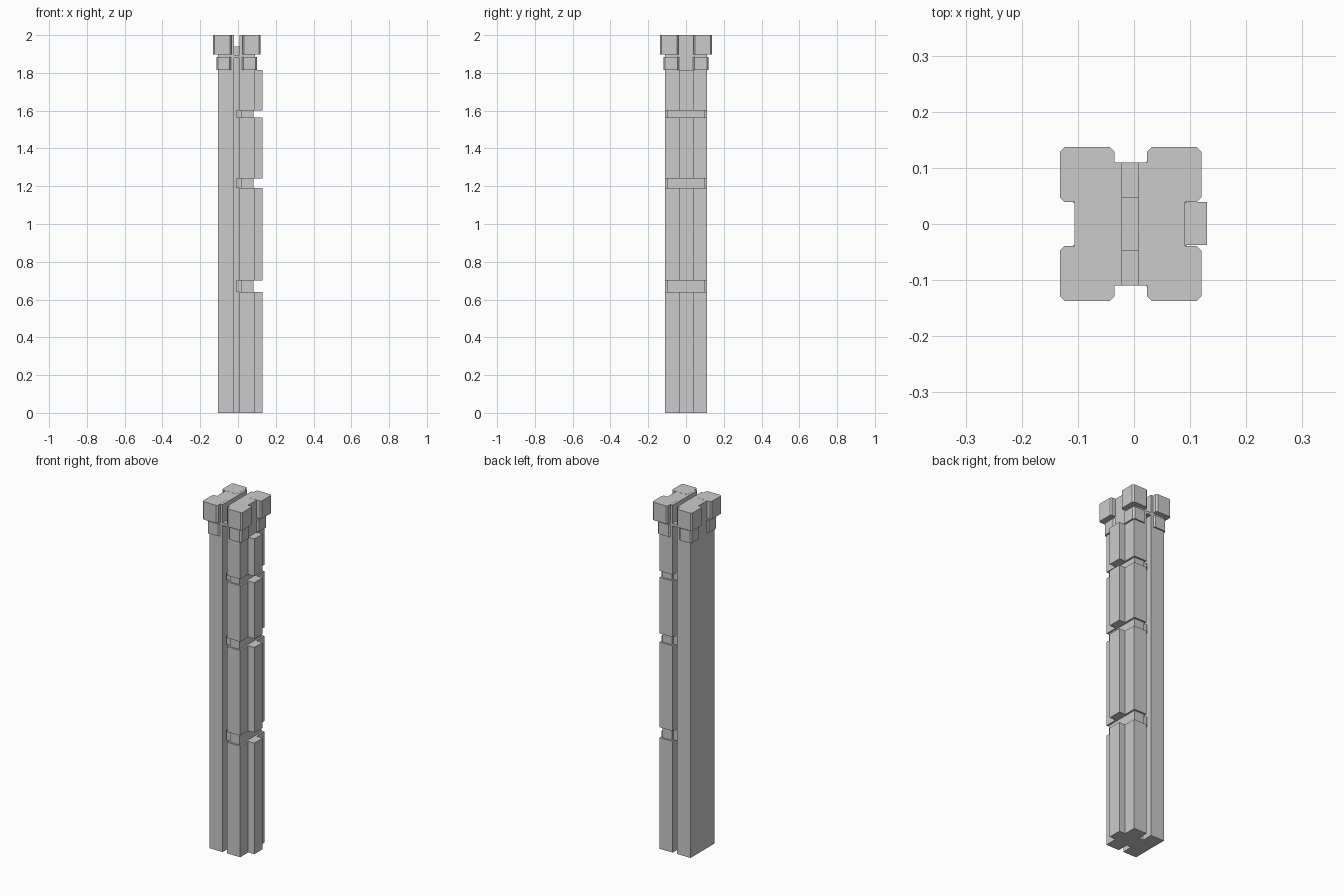
import bpy, bmesh

if "Cube" in bpy.data.objects:
    bpy.data.objects.remove(bpy.data.objects["Cube"])


def box(name, x, y, z, chamfer=0.0):
    """Axis-aligned box from ranges, optionally with chamfered upright edges."""
    bm = bmesh.new()
    bmesh.ops.create_cube(bm, size=1)
    for v in bm.verts:
        for i, (lo, hi) in enumerate((x, y, z)):
            v.co[i] = lo if v.co[i] < 0 else hi
    if chamfer:
        upright = [e for e in bm.edges
                   if abs(e.verts[0].co.z - e.verts[1].co.z) > 1e-4]
        bmesh.ops.bevel(bm, geom=upright, offset=chamfer, segments=1,
                        profile=0.5, affect='EDGES')
    bmesh.ops.recalc_face_normals(bm, faces=bm.faces)
    mesh = bpy.data.meshes.new(name)
    bm.to_mesh(mesh)
    bm.free()
    obj = bpy.data.objects.new(name, mesh)
    bpy.context.collection.objects.link(obj)
    return obj


W = 0.11          # half depth of the shaft
TOP = 1.9995      # shaft tops sit just under the capital blocks

# Plain rear half of the shaft
box("rear_shaft", (-0.106, -0.021), (-W, W), (0, TOP))

# Recessed core between the two halves
box("core", (-0.03, 0.02), (-0.048, 0.048), (0, 1.94))

# Front half, split into segments, each with a raised strip
levels = [(0, 0.64), (0.70, 1.19), (1.24, 1.563), (1.60, 1.815)]
for n, (lo, hi) in enumerate(levels, 1):
    top = TOP if n == len(levels) else hi
    box(f"front_segment_{n}", (0.008, 0.091), (-W, W), (lo, top))
    box(f"raised_strip_{n}", (0.07, 0.13), (-0.037, 0.039), (lo, hi))

# Recessed necks in the gaps between segments
for n in range(3):
    z = (levels[n][1], levels[n + 1][0])
    box(f"neck_{n + 1}", (0.018, 0.081), (-0.10, 0.10), z)
    box(f"neck_link_{n + 1}", (-0.01, 0.018), (-0.09, 0.09), z)

# Plate across the slot between the two rings of the capital
box("capital_plate", (-0.105, 0.09), (-W, W), (1.88, 1.895))

# Four corner blocks in each ring of the capital
rings = [("lower", (-0.115, -0.037), (0.021, 0.101), (0.037, 0.118), (1.815, 1.885)),
         ("upper", (-0.132, -0.035), (0.023, 0.120), (0.039, 0.137), (1.897, 2.0))]
for name, rear, front, y, z in rings:
    for side, x in (("rear", rear), ("front", front)):
        for s in (-1, 1):
            ys = sorted((s * y[0], s * y[1]))
            hand = "left" if s < 0 else "right"
            box(f"{name}_block_{side}_{hand}", x, ys, z, 0.008)
